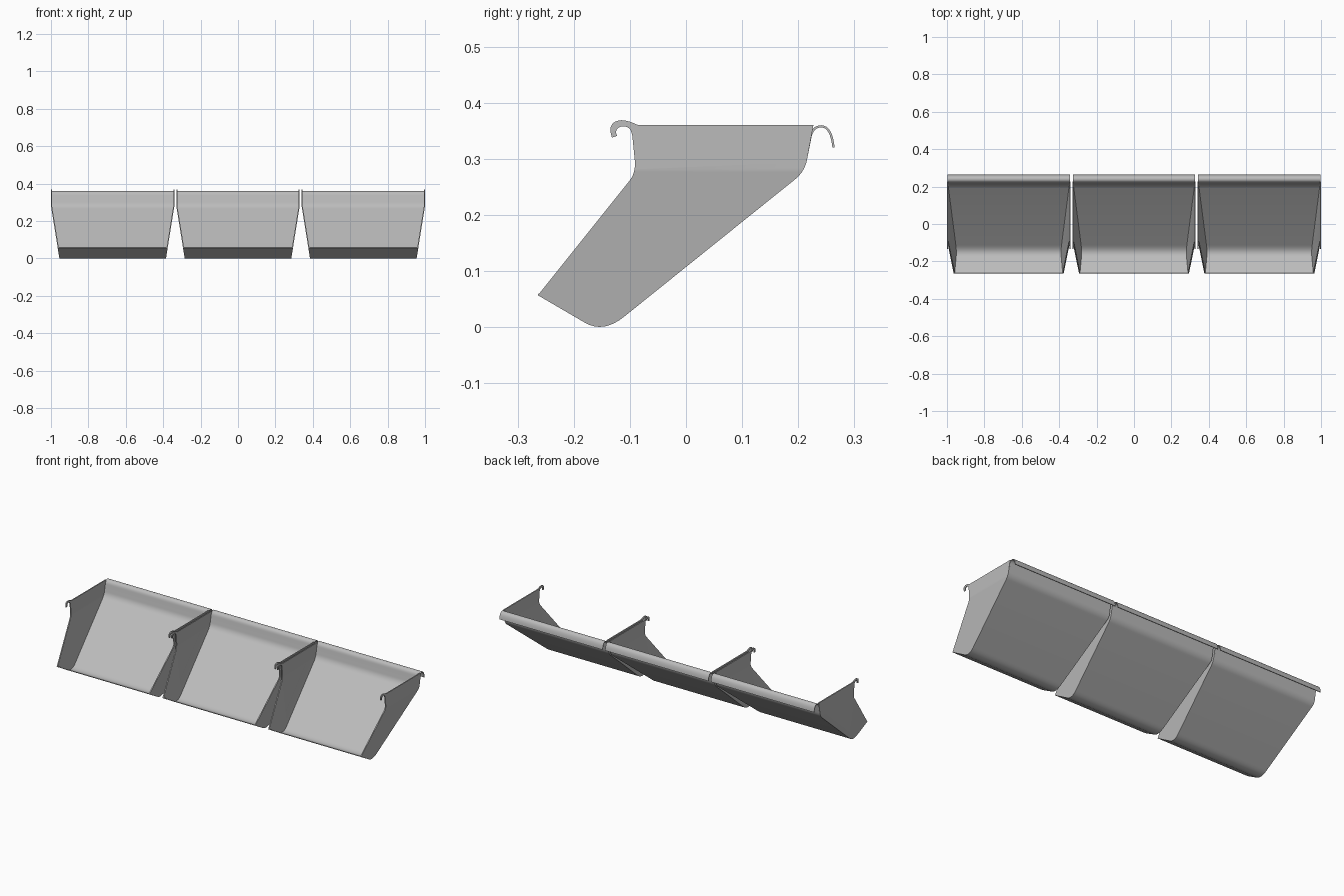
import bpy
import bmesh
from mathutils import Vector

if "Cube" in bpy.data.objects:
    bpy.data.objects.remove(bpy.data.objects["Cube"])

PITCH = 0.67      # spacing of the trays
HALF = 0.33       # half width of a tray at the top
FOLD = 0.28       # height where the side walls start to lean in
LEAN = 0.045      # how far the walls lean in at the floor
WALL = 0.006
SHEET = 0.004

grey = bpy.data.materials.new("grey metal")
grey.use_nodes = True
colour = (0.5, 0.5, 0.5, 1)
grey.diffuse_color = colour
bsdf = next(n for n in grey.node_tree.nodes if n.type == 'BSDF_PRINCIPLED')
bsdf.inputs["Base Color"].default_value = colour


def lean(z):
    """Inward shift of the side walls at a height."""
    return LEAN * max(0, FOLD - z) / FOLD


def bend(a, c, b, steps=8):
    """Rounded corner from a to b, pulled towards c."""
    a, b, c = Vector(a), Vector(b), Vector(c)
    return [tuple(a * (1 - t) ** 2 + c * 2 * t * (1 - t) + b * t * t)
            for t in (i / steps for i in range(steps + 1))]


def finish(bm, name):
    """Turn a bmesh into a shaded, coloured object."""
    mesh = bpy.data.meshes.new(name)
    bm.to_mesh(mesh)
    bm.free()
    mesh.materials.append(grey)
    obj = bpy.data.objects.new(name, mesh)
    bpy.context.collection.objects.link(obj)
    bpy.ops.object.select_all(action='DESELECT')
    obj.select_set(True)
    bpy.context.view_layer.objects.active = obj
    return obj


# Profiles in (y, z): floor and back, rear lip, front hook
floor = ([(-0.264, 0.057)]
         + bend((-0.18, 0.008), (-0.147, -0.011), (-0.11, 0.019))
         + bend((0.195, 0.264), (0.212, 0.278), (0.216, 0.30)))
rear_lip = (bend((0.223, 0.335), (0.226, 0.356), (0.241, 0.356))
            + bend((0.241, 0.356), (0.257, 0.356), (0.261, 0.32))[1:])
hook_outer = (bend((-0.085, 0.36), (-0.10, 0.368), (-0.115, 0.369), 4)
              + bend((-0.115, 0.369), (-0.142, 0.367), (-0.132, 0.338))[1:])
hook_inner = ([(-0.123, 0.341)]
              + bend((-0.125, 0.347), (-0.124, 0.358), (-0.111, 0.358), 5)
              + bend((-0.111, 0.358), (-0.096, 0.358), (-0.095, 0.335), 5)[1:]
              + bend((-0.091, 0.295), (-0.090, 0.275), (-0.10, 0.262), 6))
wall_outline = floor + [(0.227, 0.36)] + hook_outer + hook_inner


def side_wall(name, x, side):
    bm = bmesh.new()
    face = bm.faces.new([bm.verts.new((HALF, y, z)) for y, z in wall_outline])
    grown = bmesh.ops.extrude_face_region(bm, geom=[face], use_keep_orig=True)
    moved = [v for v in grown["geom"] if isinstance(v, bmesh.types.BMVert)]
    bmesh.ops.translate(bm, verts=moved, vec=(-WALL, 0, 0))
    bmesh.ops.bisect_plane(bm, geom=bm.verts[:] + bm.edges[:] + bm.faces[:],
                           plane_co=(0, 0, FOLD), plane_no=(0, 0, 1))
    for v in bm.verts:
        v.co.x = x + side * (v.co.x - lean(v.co.z))
    bmesh.ops.recalc_face_normals(bm, faces=bm.faces[:])
    finish(bm, name)
    bpy.ops.object.shade_smooth_by_angle(angle=0.5)


def tray_sheet(name, x):
    bm = bmesh.new()
    rows = []
    for y, z in floor + rear_lip:
        w = HALF - lean(z) - WALL / 2
        rows.append([bm.verts.new((x + s * w, y, z)) for s in (-1, 1)])
    for a, b in zip(rows, rows[1:]):
        bm.faces.new((a[0], a[1], b[1], b[0]))
    obj = finish(bm, name)
    mod = obj.modifiers.new("thickness", 'SOLIDIFY')
    mod.thickness = SHEET
    mod.offset = 1
    bpy.ops.object.modifier_apply(modifier=mod.name)
    bpy.ops.object.shade_smooth_by_angle(angle=0.6)


# Three trays side by side
for i, label in enumerate(("right", "middle", "left")):
    centre = (i - 1) * PITCH
    tray_sheet(label + "_tray_sheet", centre)
    side_wall(label + "_tray_right_wall", centre, -1)
    side_wall(label + "_tray_left_wall", centre, 1)
